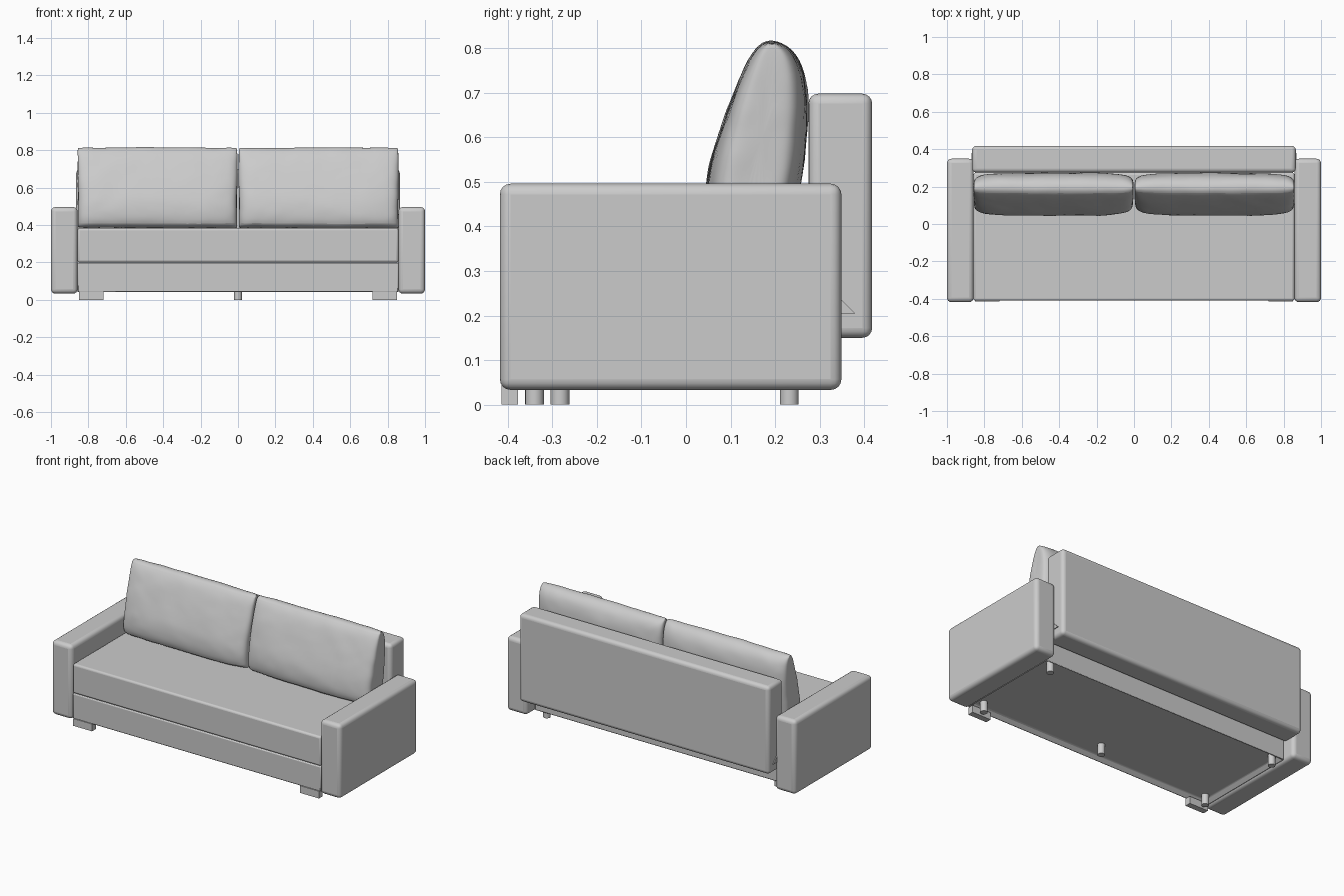
import bpy, bmesh, math

if "Cube" in bpy.data.objects:
    bpy.data.objects.remove(bpy.data.objects["Cube"])


def finish(name, bm, bevel=0.0, segments=4):
    bmesh.ops.recalc_face_normals(bm, faces=bm.faces)
    me = bpy.data.meshes.new(name)
    bm.to_mesh(me)
    bm.free()
    ob = bpy.data.objects.new(name, me)
    bpy.context.collection.objects.link(ob)
    if bevel:
        mod = ob.modifiers.new("bevel", 'BEVEL')
        mod.width = bevel
        mod.segments = segments
        mod.limit_method = 'ANGLE'
    bpy.ops.object.select_all(action='DESELECT')
    ob.select_set(True)
    bpy.context.view_layer.objects.active = ob
    bpy.ops.object.shade_smooth_by_angle(angle=math.radians(40))
    return ob


def box_mesh(x, y, z):
    bm = bmesh.new()
    bmesh.ops.create_cube(bm, size=1)
    for v in bm.verts:
        for i, (lo, hi) in enumerate((x, y, z)):
            v.co[i] = lo if v.co[i] < 0 else hi
    return bm


def box(name, x, y, z, bevel=0.0, segments=4):
    return finish(name, box_mesh(x, y, z), bevel, segments)


def leg(name, x, y):
    bm = bmesh.new()
    bmesh.ops.create_cone(bm, cap_ends=True, segments=24, radius1=0.021, radius2=0.021, depth=0.07)
    bmesh.ops.translate(bm, verts=bm.verts, vec=(x, y, 0.035))
    finish(name, bm)


# Base box with a recessed underside
bm = box_mesh((-0.858, 0.858), (-0.408, 0.27), (0.04, 0.198))
bm.faces.ensure_lookup_table()
bottom = min(bm.faces, key=lambda f: f.calc_center_median().z)
bmesh.ops.inset_region(bm, faces=[bottom], thickness=0.04)
for v in bottom.verts:
    v.co.z += 0.025
finish("base", bm, 0.006, 2)

# Seat mattress and backrest
box("seat", (-0.858, 0.858), (-0.41, 0.275), (0.2, 0.384), 0.012, 3)
box("backrest", (-0.865, 0.865), (0.275, 0.418), (0.15, 0.698), 0.022, 4)

# Cushion outline in side view (y, z)
profile = [(0.085, 0.382), (0.05, 0.40), (0.042, 0.46), (0.050, 0.53), (0.075, 0.61),
           (0.103, 0.69), (0.134, 0.765), (0.165, 0.81), (0.195, 0.818), (0.232, 0.805),
           (0.262, 0.765), (0.275, 0.69), (0.272, 0.61), (0.262, 0.53), (0.250, 0.45),
           (0.238, 0.40), (0.205, 0.382)]
# Cushion stations: position across width, thickness scale, height scale
half = [(0.0, 1.0, 1.0), (0.3, 1.0, 1.0), (0.6, 0.99, 0.995), (0.82, 0.94, 0.99),
        (0.93, 0.84, 0.99), (0.985, 0.68, 0.985), (1.0, 0.5, 0.975), (1.0, 0.25, 0.95)]
stations = [(-u, t, h) for u, t, h in reversed(half[1:])] + half

cloth = bpy.data.textures.new("cloth_folds", 'CLOUDS')
cloth.noise_scale = 0.16


def cushion(name, side):
    bm = bmesh.new()
    rings = []
    for u, t, h in stations:
        ring = []
        for y, z in profile:
            mid = 0.145 + 0.11 * (z - 0.38)
            ring.append(bm.verts.new((side * (0.431 + 0.425 * u),
                                      mid + (y - mid) * t, 0.6 + (z - 0.6) * h)))
        rings.append(ring)
    n = len(profile)
    for a, b in zip(rings, rings[1:]):
        for i in range(n):
            bm.faces.new((a[i], a[(i + 1) % n], b[(i + 1) % n], b[i]))
    bm.faces.new(rings[0])
    bm.faces.new(rings[-1])
    ob = finish(name, bm)
    for p in ob.data.polygons:
        p.use_smooth = True
    sub = ob.modifiers.new("subdivision", 'SUBSURF')
    sub.levels = sub.render_levels = 2
    folds = ob.modifiers.new("folds", 'DISPLACE')
    folds.texture = cloth
    folds.strength = 0.01


for side, label in ((-1, "left"), (1, "right")):
    cushion(f"{label}_back_cushion", side)
    # Arms
    x = sorted((side * 0.858, side * 1.0))
    box(f"{label}_arm", x, (-0.418, 0.349), (0.033, 0.496), 0.024, 4)
    # Front block feet and round legs
    x = sorted((side * 0.72, side * 0.85))
    box(f"{label}_front_foot", x, (-0.414, -0.377), (0.0, 0.045))
    leg(f"{label}_front_leg", side * 0.80, -0.34)
    leg(f"{label}_rear_leg", side * 0.80, 0.232)
    # Small triangular hinge plate between arm and backrest
    bm = bmesh.new()
    tri = [bm.verts.new((side * 0.862, y, z)) for y, z in ((0.33, 0.205), (0.38, 0.205), (0.33, 0.255))]
    f = bm.faces.new(tri)
    ext = bmesh.ops.extrude_face_region(bm, geom=[f])["geom"]
    bmesh.ops.translate(bm, verts=[g for g in ext if isinstance(g, bmesh.types.BMVert)],
                        vec=(side * 0.008, 0, 0))
    finish(f"{label}_hinge_plate", bm)

leg("centre_leg", 0.0, -0.283)
